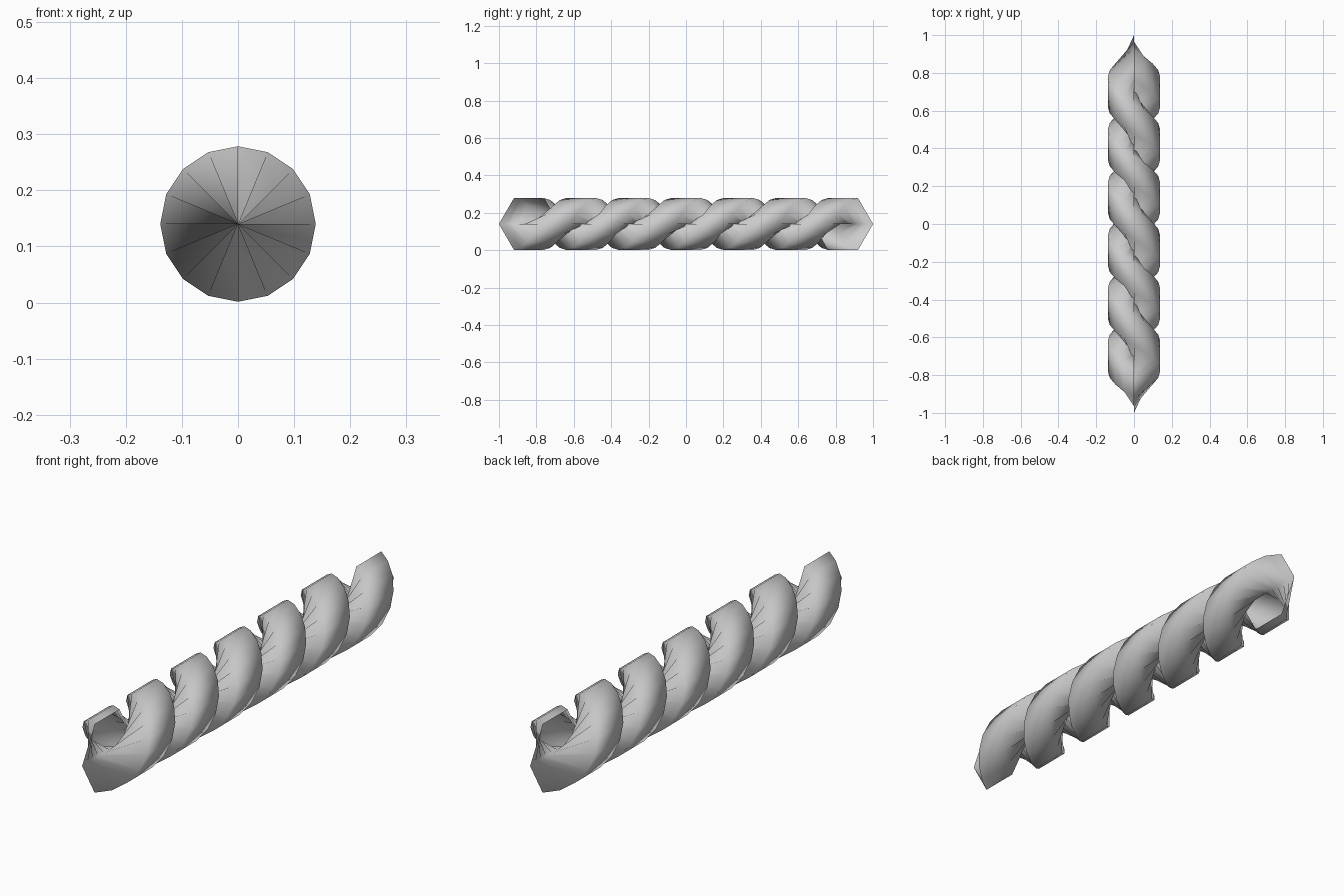
import bpy, bmesh
from math import cos, sin, pi, tau

if "Cube" in bpy.data.objects:
    bpy.data.objects.remove(bpy.data.objects["Cube"])

R = 0.16       # hexagon radius
PITCH = 0.56   # advance per turn
TURNS = 3
STEPS = 16     # steps per turn

bm = bmesh.new()


def hexagon(step):
    """Open hexagon ring centred on the axis, turned and advanced along y."""
    t = tau * step / STEPS
    y0 = PITCH * (step / STEPS - TURNS / 2)
    ring = []
    for i in range(6):
        r = R * sin(i * pi / 3)
        ring.append(bm.verts.new((-r * sin(t), y0 + R * cos(i * pi / 3), 0.14 + r * cos(t))))
    return ring


# Twisted two-strand rope: sweep the hexagon in a screw motion, ends left open
rings = [hexagon(s) for s in range(TURNS * STEPS + 1)]
for a, b in zip(rings, rings[1:]):
    for i in range(6):
        j = (i + 1) % 6
        bm.faces.new((a[i], a[j], b[j], b[i])).smooth = True
bmesh.ops.recalc_face_normals(bm, faces=bm.faces)

mesh = bpy.data.meshes.new("twisted_rope")
bm.to_mesh(mesh)
bm.free()
rope = bpy.data.objects.new("twisted_rope", mesh)
bpy.context.collection.objects.link(rope)
